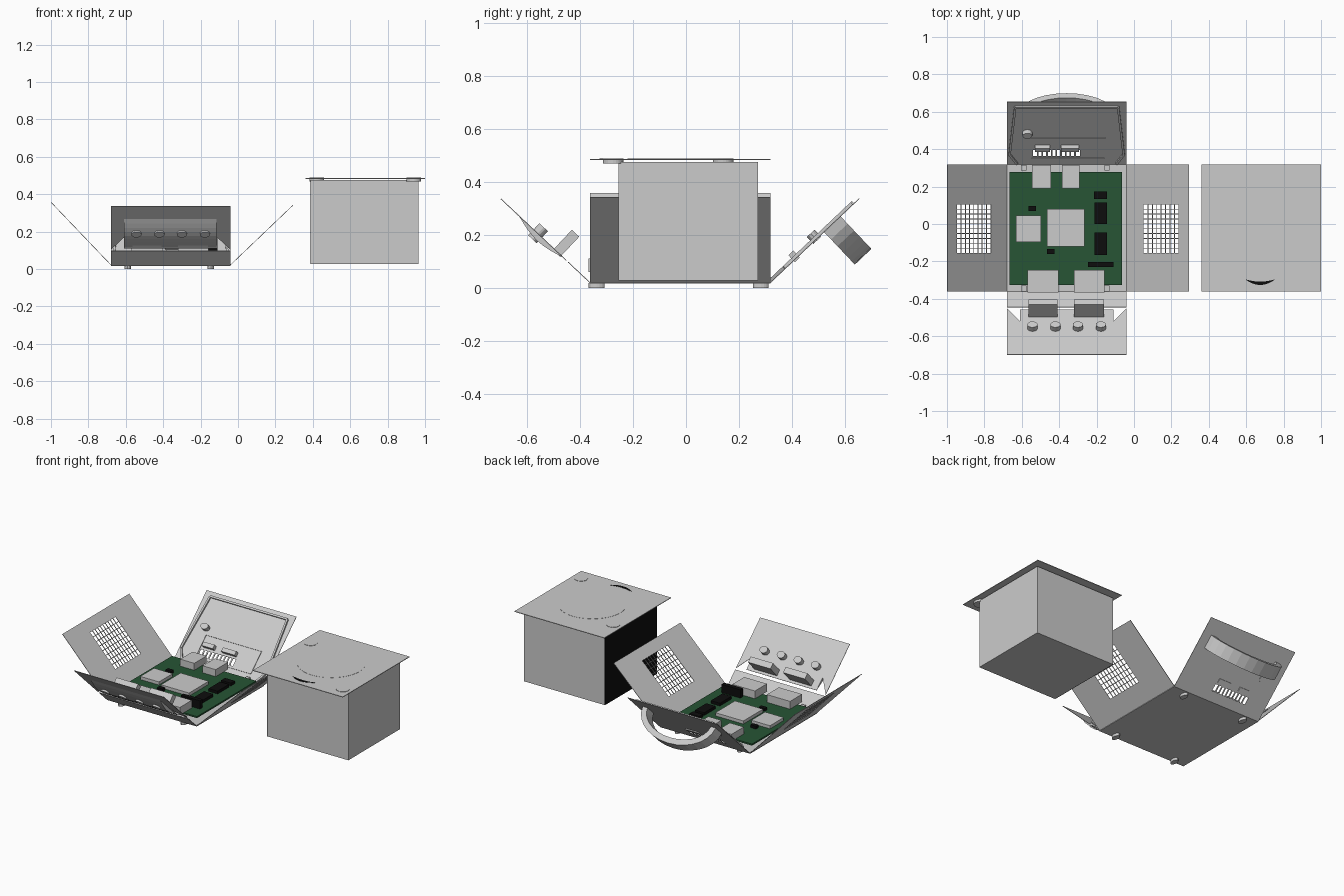
import bpy, bmesh, math
from mathutils import Matrix, Vector

if "Cube" in bpy.data.objects:
    bpy.data.objects.remove(bpy.data.objects["Cube"])

def material(name, col):
    m = bpy.data.materials.new(name)
    m.diffuse_color = (*col, 1)
    m.use_nodes = True
    m.node_tree.nodes["Principled BSDF"].inputs["Base Color"].default_value = m.diffuse_color
    return m

GREEN = material("board_green", (0.02, 0.09, 0.035))
BLACK = material("black_plastic", (0.004, 0.004, 0.004))
I = Matrix.Identity(4)

def finish(bm, name, mat=None):
    bmesh.ops.recalc_face_normals(bm, faces=bm.faces)
    me = bpy.data.meshes.new(name)
    bm.to_mesh(me)
    bm.free()
    ob = bpy.data.objects.new(name, me)
    bpy.context.collection.objects.link(ob)
    if mat:
        me.materials.append(mat)
    return ob

def prism(bm, M, pts, n0, n1):
    """Extrude a u,v outline from n0 to n1 in the frame M."""
    a = [bm.verts.new(M @ Vector((u, v, n0))) for u, v in pts]
    b = [bm.verts.new(M @ Vector((u, v, n1))) for u, v in pts]
    bm.faces.new(a)
    bm.faces.new(b)
    for i in range(len(pts)):
        j = (i + 1) % len(pts)
        bm.faces.new((a[i], a[j], b[j], b[i]))

def slab(bm, M, u0, u1, v0, v1, n0, n1):
    prism(bm, M, [(u0, v0), (u1, v0), (u1, v1), (u0, v1)], n0, n1)

def box(name, x0, x1, y0, y1, z0, z1, mat=None, M=I):
    bm = bmesh.new()
    slab(bm, M, x0, x1, y0, y1, z0, z1)
    return finish(bm, name, mat)

def disc(name, u, v, ru, rv, n0, n1, sides=24, M=I, mat=None):
    bm = bmesh.new()
    prism(bm, M, [(u + ru * math.cos(2 * math.pi * i / sides),
                   v + rv * math.sin(2 * math.pi * i / sides)) for i in range(sides)], n0, n1)
    return finish(bm, name, mat)

def frame(origin, u, v, n):
    M = Matrix.Identity(4)
    for i, c in enumerate((u, v, n)):
        M.col[i].xyz = Vector(c).normalized()
    M.translation = origin
    return M

def grille(bm, M, outer, hole, cols, rows, bar, t=0.003):
    """Flat panel with one opening divided by thin bars."""
    u0, u1, v0, v1 = outer
    a0, a1, b0, b1 = hole
    for r in ((u0, u1, v0, b0), (u0, u1, b1, v1), (u0, a0, b0, b1), (a1, u1, b0, b1)):
        slab(bm, M, *r, 0, t)
    for i in range(1, cols):
        c = a0 + (a1 - a0) * i / cols
        slab(bm, M, c - bar / 2, c + bar / 2, b0, b1, 0, t)
    for i in range(1, rows):
        c = b0 + (b1 - b0) * i / rows
        slab(bm, M, a0, a1, c - bar / 2, c + bar / 2, 0, t)

def rim(bm, M, pts, w, h):
    """Raised wall along a line of points."""
    for p, q in zip(pts, pts[1:]):
        p, q = Vector(p), Vector(q)
        s = Vector((-(q - p).y, (q - p).x)).normalized() * w / 2
        prism(bm, M, [p - s, q - s, q + s, p + s], 0, h)

X0, X1, Y0, Y1, L = -0.68, -0.04, -0.362, 0.318, 0.463

# base plate, feet, screw posts
box("base_plate", X0, X1, Y0, Y1, 0.017, 0.024)
for x in (-0.59, -0.145):
    for y in (-0.337, 0.282):
        disc("foot", x, y, 0.018, 0.03, 0, 0.018, 16)
    for y in (-0.345, 0.3):
        box("screw_post", x - 0.014, x + 0.014, y - 0.015, y + 0.03 - 0.015, 0.024, 0.05)

# folded-out side panels with vent grilles
for name, x, dx, dz in (("left_panel", X0, -0.32, 0.335), ("right_panel", X1, 0.335, 0.32)):
    s = 1 if dx > 0 else -1
    M = frame((x, 0, 0.02), (0, 1, 0), (dx, 0, dz), (-s * dz, 0, abs(dx)))
    bm = bmesh.new()
    slab(bm, M, Y0, Y1, 0, 0.111, 0, 0.003)
    grille(bm, M, (Y0, Y1, 0.111, L), (-0.155, 0.105, 0.127, 0.388), 10, 8, 0.004)
    finish(bm, name)

# front panel: hinge strip and notched upper sheet
F = frame((0, Y0, 0.017), (1, 0, 0), (0, -0.338, 0.318), (0, 0.318, 0.338))
box("front_hinge_strip", X0, X1, 0, 0.115, 0, 0.003, M=F)
bm = bmesh.new()
e, w = 0.124, 0.22
prism(bm, F, [(X0, L), (X1, L), (X1, e), (-0.11, w), (-0.11, e + 0.01),
              (-0.61, e + 0.01), (-0.61, w), (X0, e)], 0, 0.003)
finish(bm, "front_panel")

# curved outer port surface
bm = bmesh.new()
arc = [(0.145 + 0.22 * i / 8, -0.02 * math.sin(math.pi * i / 8)) for i in range(9)]
Fa = F @ Matrix(((0, 0, 1, 0), (1, 0, 0, 0), (0, 1, 0, 0), (0, 0, 0, 1)))
prism(bm, Fa, arc, -0.61, -0.115)
finish(bm, "port_surface")

# controller sockets and card slots on the front panel
for x in (-0.543, -0.42, -0.3, -0.177):
    disc("controller_socket", x, 0.272, 0.027, 0.022, -0.028, 0.034, 16, F)
for x0, x1 in ((-0.565, -0.41), (-0.32, -0.16)):
    box("card_slot", x0, x1, 0.15, 0.188, -0.005, 0.1, M=F)

# rear panel with slots, rims and connectors
B = frame((0, Y1, 0.017), (1, 0, 0), (0, 0.336, 0.318), (0, -0.318, 0.336))
bm = bmesh.new()
grille(bm, B, (X0, X1, 0, L), (-0.54, -0.29, 0.063, 0.108), 10, 1, 0.009)
finish(bm, "rear_panel")
bm = bmesh.new()
rim(bm, B, [(-0.625, 0.012), (-0.665, 0.08), (-0.635, 0.43), (-0.085, 0.43),
            (-0.055, 0.08), (-0.095, 0.012)], 0.012, 0.014)
rim(bm, B, [(-0.55, 0.05), (-0.55, 0.2), (-0.155, 0.2), (-0.155, 0.05), (-0.55, 0.05)], 0.005, 0.007)
finish(bm, "rear_panel_rims")
for x0, x1 in ((-0.53, -0.45), (-0.39, -0.295)):
    box("rear_connector", x0, x1, 0.122, 0.148, -0.006, 0.03, M=B)
disc("power_socket", -0.57, 0.24, 0.026, 0.02, -0.004, 0.032, 12, B)

# carrying handle: half-ellipse band on the outside of the rear panel
bm = bmesh.new()
N = 14
ang = [math.pi * i / N for i in range(N + 1)]
band = [(-0.36 + 0.26 * math.cos(a), -0.168 * math.sin(a)) for a in ang]
band += [(-0.36 + 0.225 * math.cos(a), -0.132 * math.sin(a)) for a in reversed(ang)]
H = B @ Matrix(((1, 0, 0, 0), (0, 0, 1, 0), (0, 1, 0, 0), (0, 0, 0, 1)))
prism(bm, H, band, 0.28, 0.366)
finish(bm, "handle")

# circuit board with its parts
BT = 0.06
box("circuit_board", -0.665, -0.065, -0.325, 0.278, 0.05, BT, GREEN)
box("graphics_chip", -0.465, -0.265, -0.12, 0.08, BT, BT + 0.02)
box("processor_chip", -0.63, -0.497, -0.095, 0.045, BT, BT + 0.02)
for x0, x1, y0, y1 in ((-0.21, -0.145, 0.0, 0.115), (-0.21, -0.145, -0.165, -0.045),
                       (-0.215, -0.145, 0.135, 0.175), (-0.565, -0.525, 0.07, 0.095),
                       (-0.465, -0.425, -0.16, -0.135)):
    box("memory_chip", x0, x1, y0, y1, BT, BT + 0.018, BLACK)
box("edge_socket", -0.245, -0.11, -0.23, -0.203, BT, 0.113, BLACK)
for x0, x1 in ((-0.57, -0.405), (-0.32, -0.158)):
    box("card_reader", x0, x1, -0.367, -0.245, BT, 0.11)
for x0, x1 in ((-0.545, -0.445), (-0.385, -0.292)):
    box("video_port", x0, x1, 0.19, 0.315, BT, 0.105)

# separate drive unit: body, thin lid plate, round lid, buttons
box("drive_body", 0.39, 0.965, -0.255, 0.272, 0.027, 0.475)
box("drive_black_side", 0.387, 0.39, -0.255, 0.272, 0.027, 0.475, BLACK)
box("drive_top_plate", 0.36, 1.0, Y0, Y1, 0.482, 0.486)
disc("round_lid", 0.68, -0.02, 0.2, 0.2, 0.485, 0.487, 48)
for x, y in ((0.42, 0.14), (0.94, -0.275)):
    disc("drive_button", x, y, 0.039, 0.039, 0.468, 0.488, 24)
# finger notch: dark crescent
bm = bmesh.new()
c = [-1 + i / 5 for i in range(11)]
prism(bm, I, [(0.675 + 0.08 * t, -0.326 + 0.03 * t * t) for t in c] +
      [(0.675 + 0.08 * t, -0.308 + 0.013 * t * t) for t in reversed(c[1:-1])], 0.484, 0.4875)
finish(bm, "finger_notch", BLACK)
